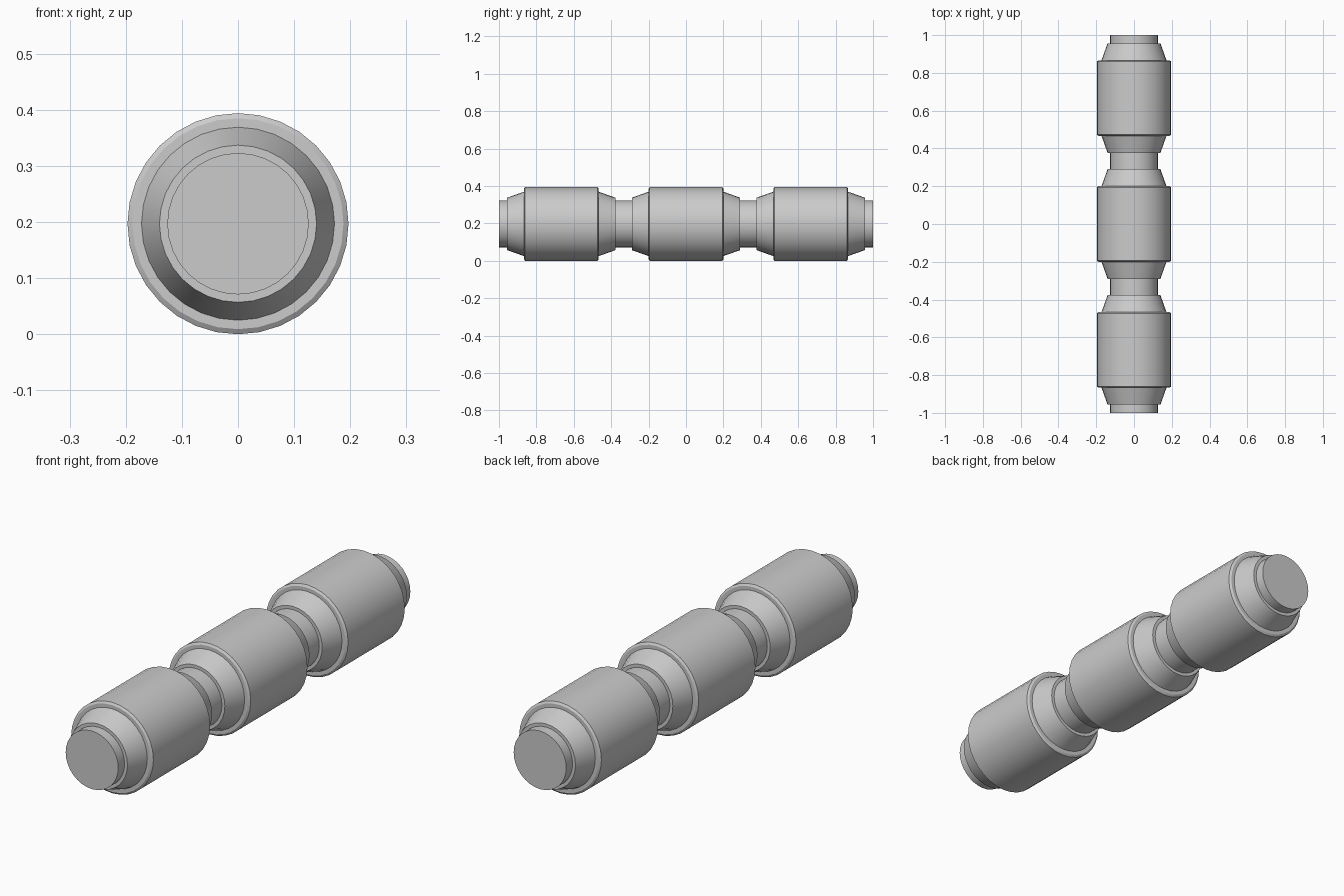
import bpy, bmesh, math

if "Cube" in bpy.data.objects:
    bpy.data.objects.remove(bpy.data.objects["Cube"])

SIDES = 32
R = 0.197
HALF = 0.2          # half length of a drum
NECK = 0.126

# half profile of one drum with its tapered collar: (distance from drum centre, radius)
half = [(HALF - 0.006, R), (HALF, 0.188), (HALF, 0.172), (HALF + 0.09, 0.14), (HALF + 0.09, NECK)]

# full profile: three mirrored drums joined by thin necks
profile = [(-1.0, NECK)]
for c in (-2 / 3, 0, 2 / 3):
    profile += [(c - d, r) for d, r in reversed(half)]
    profile += [(c + d, r) for d, r in half]
profile.append((1.0, NECK))

# lathe around the y axis
bm = bmesh.new()
rings = []
for y, r in profile:
    rings.append([bm.verts.new((r * math.sin(2 * math.pi * i / SIDES), y,
                                R + r * math.cos(2 * math.pi * i / SIDES)))
                  for i in range(SIDES)])
for a, b in zip(rings, rings[1:]):
    for i in range(SIDES):
        j = (i + 1) % SIDES
        bm.faces.new((a[i], a[j], b[j], b[i]))

# end caps
bm.faces.new(rings[0])
bm.faces.new(rings[-1])
bmesh.ops.recalc_face_normals(bm, faces=bm.faces)

mesh = bpy.data.meshes.new("segmented_rod")
bm.to_mesh(mesh)
bm.free()
rod = bpy.data.objects.new("segmented_rod", mesh)
bpy.context.collection.objects.link(rod)
bpy.context.view_layer.objects.active = rod
rod.select_set(True)
bpy.ops.object.shade_smooth_by_angle(angle=math.radians(15))
